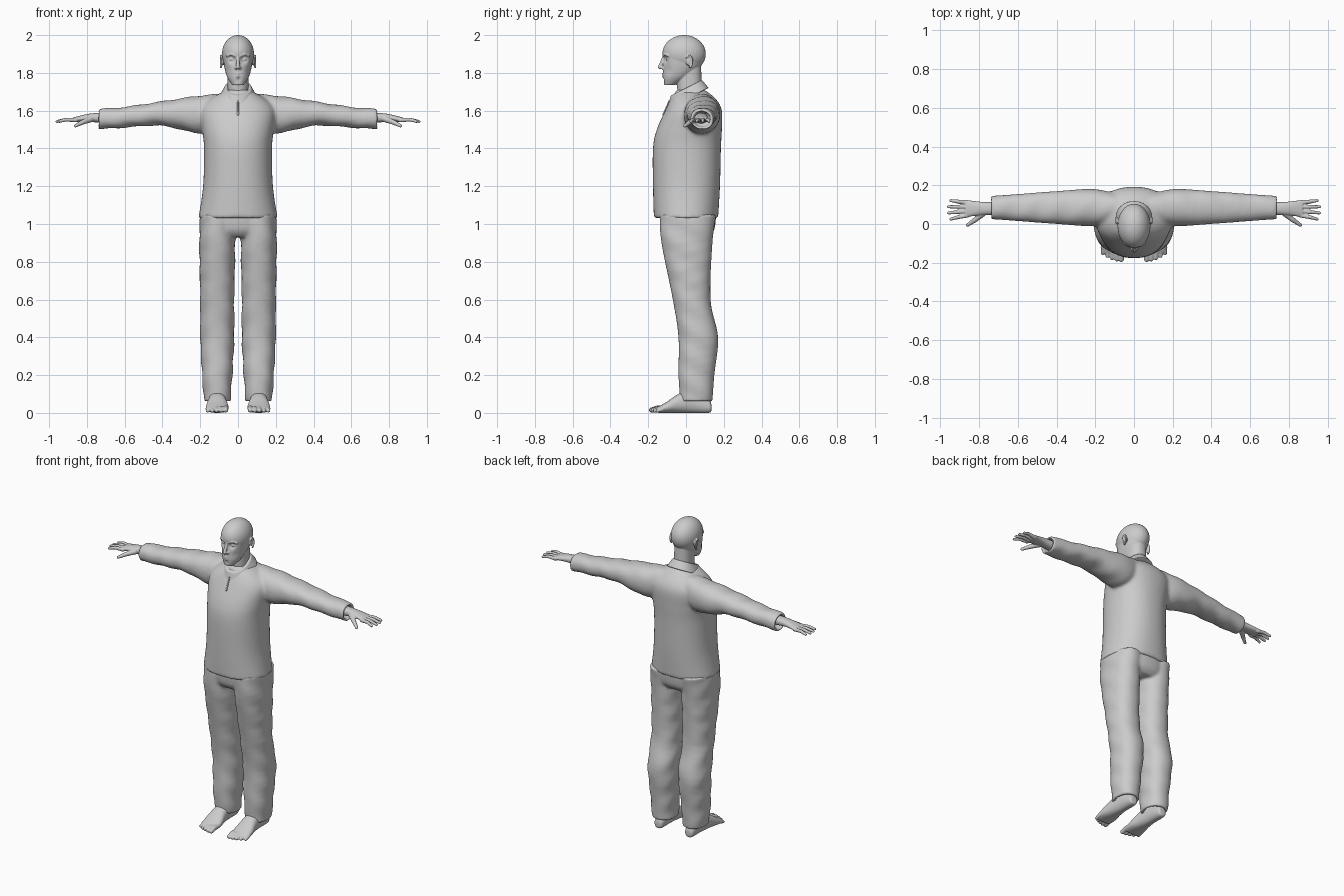
import bpy
import bmesh
import math
from mathutils import Vector

cube = bpy.data.objects.get("Cube")
if cube:
    bpy.data.objects.remove(cube)

shade = (.6, .6, .6, 1)
grey = bpy.data.materials.new("plain_grey")
grey.use_nodes = True
grey.diffuse_color = shade
grey.node_tree.nodes["Principled BSDF"].inputs["Base Color"].default_value = shade


def spline(rows, steps=6):
    """Catmull-Rom interpolation of profile rows."""
    smooth = []
    padded = [rows[0], *rows, rows[-1]]
    for before, start, end, after in zip(padded, padded[1:], padded[2:], padded[3:]):
        for step in range(steps):
            t = step / steps
            row = []
            for a, b, c, d in zip(before, start, end, after):
                curve = 2 * a - 5 * b + 4 * c - d
                cubic = 3 * (b - c) + d - a
                row.append(b + t / 2 * (c - a + t * (curve + t * cubic)))
            smooth.append(row)
    return smooth + [rows[-1]]


def inset(row, shift):
    """Shrunken copy of a profile row, moved along its axis."""
    position, half, low, high = row
    wall = (high - low) / 8
    return [position + shift, half * .75, low + wall, high - wall]


def loft(bm, axis, rows, middle=0, hollow=False, sides=48):
    """Closed tube; a row is position, half width about the middle, low and high."""
    across, other = [i for i in range(3) if i != axis]
    profile = spline(rows)
    if hollow:
        depth = math.copysign(.04, rows[1][0] - rows[0][0])
        profile = [inset(rows[0], depth), inset(rows[0], 0)] + profile
    rings = []
    for position, half, low, high in profile:
        ring = []
        for k in range(sides):
            angle = math.tau * k / sides
            c, s = math.cos(angle), math.sin(angle)
            co = Vector()
            co[axis] = position
            co[across] = middle + half * math.copysign(abs(c) ** .9, c)
            co[other] = (low + high) / 2 + (high - low) / 2 * math.copysign(abs(s) ** .9, s)
            ring.append(bm.verts.new(co))
        rings.append(ring)
    for ring, following in zip(rings, rings[1:]):
        for k in range(sides):
            bm.faces.new((ring[k - 1], ring[k], following[k], following[k - 1]))
    bm.faces.new(rings[0])
    bm.faces.new(rings[-1])
    return [vert for ring in rings for vert in ring]


def ball(bm, centre, size):
    made = bmesh.ops.create_uvsphere(bm, u_segments=32, v_segments=24, radius=1)["verts"]
    for vert in made:
        vert.co = Vector(centre) + Vector([c * scale for c, scale in zip(vert.co, size)])
    return made


def limb(bm, points, thick, thin):
    """Rounded chain through the points, tapering evenly."""
    points = [Vector(point) for point in points]
    last = len(points) - 1
    radii = [thick + (thin - thick) * i / last for i in range(last + 1)]
    for point, radius in zip(points, radii):
        ball(bm, point, [radius] * 3)
    for start, end, wide, narrow in zip(points, points[1:], radii, radii[1:]):
        span = end - start
        made = bmesh.ops.create_cone(bm, cap_ends=True, segments=24, radius1=wide,
                                     radius2=narrow, depth=span.length)["verts"]
        turn = span.to_track_quat("Z", "Y")
        for vert in made:
            vert.co = turn @ vert.co + (start + end) / 2


def dent(verts, centre, radius, depth):
    """Soft hollow pressed into the face on both sides."""
    for vert in verts:
        same_side = Vector((abs(vert.co.x), vert.co.y, vert.co.z))
        vert.co.y += depth * math.exp(-((same_side - Vector(centre)).length / radius) ** 2)


def fold(verts, along, across):
    """Gentle cloth folds."""
    for vert in verts:
        vert.co[across] += .003 * math.sin(45 * vert.co[along] + 25 * vert.co.y)


def mirror(bm):
    made = bmesh.ops.duplicate(bm, geom=bm.verts[:] + bm.edges[:] + bm.faces[:])["geom"]
    for item in made:
        if isinstance(item, bmesh.types.BMVert):
            item.co.x *= -1


def finish(bm, name, voxel, rounds=4):
    """Fuse the pieces into one smooth skin."""
    bmesh.ops.recalc_face_normals(bm, faces=bm.faces)
    mesh = bpy.data.meshes.new(name)
    bm.to_mesh(mesh)
    mesh.materials.append(grey)
    part = bpy.data.objects.new(name, mesh)
    bpy.context.collection.objects.link(part)
    fuse = part.modifiers.new("Fuse", "REMESH")
    fuse.mode = "VOXEL"
    fuse.voxel_size = voxel
    fuse.use_smooth_shade = True
    soften = part.modifiers.new("Soften", "SMOOTH")
    soften.iterations = rounds


def finish_pair(bm, name, voxel):
    finish(bm, "left_" + name, voxel)
    for vert in bm.verts:
        vert.co.x *= -1
    finish(bm, "right_" + name, voxel)


# Sweater with open cuffs and hem
bm = bmesh.new()
sleeve = loft(bm, 0, [(.74, .06, 1.5, 1.61), (.6, .07, 1.51, 1.62), (.4, .085, 1.52, 1.65),
                      (.2, .095, 1.48, 1.68), (.06, .06, 1.53, 1.69)], middle=.085, hollow=True)
fold(sleeve, 0, 2)
mirror(bm)
loft(bm, 2, [(1.03, .21, -.17, .17), (1.2, .185, -.175, .18), (1.4, .18, -.175, .185), (1.5, .19, -.155, .19),
             (1.6, .2, -.11, .19), (1.66, .15, -.08, .16), (1.71, .06, -.05, .1)], hollow=True)
finish(bm, "sweater", .009, 10)

# Collar, rising toward the nape
bm = bmesh.new()
for vert in loft(bm, 2, [(1.72, .07, -.08, .085), (1.66, .1, -.1, .12)], hollow=True):
    vert.co.z += vert.co.y / 2
finish(bm, "collar", .004)

# Zip with a pull tab
bm = bmesh.new()
limb(bm, [(0, -.09, 1.65), (0, -.11, 1.6), (0, -.12, 1.58)], .004, .006)
finish(bm, "zip", .002, 2)

# Trousers: two legs fused with the hips
bm = bmesh.new()
leg = loft(bm, 2, [(.06, .07, -.03, .14), (.2, .08, -.04, .15), (.4, .09, -.04, .17), (.6, .09, -.07, .13),
                   (.9, .095, -.13, .14), (1.05, .09, -.14, .16)], middle=.11, hollow=True)
fold(leg, 2, 0)
mirror(bm)
loft(bm, 2, [(.93, .15, -.1, .12), (.97, .19, -.13, .15), (1.05, .2, -.14, .16)])
finish(bm, "trousers", .008, 8)

# Face details on one side, then mirrored
bm = bmesh.new()
limb(bm, [(0, -.115, 1.89), (0, -.138, 1.83)], .008, .011)
ball(bm, (.011, -.124, 1.826), (.008, .011, .008))
for height in (1.78, 1.793):
    limb(bm, [(0, -.121, height), (.02, -.111, 1.787)], .006, .003)
ball(bm, (.033, -.094, 1.872), (.014, .012, .01))
limb(bm, [(.014, -.117, 1.89), (.036, -.112, 1.9), (.058, -.095, 1.89)], .006, .006)
ball(bm, (.082, .014, 1.865), (.008, .018, .026))
rim = [math.pi * (i / 6 - .4) for i in range(8)]
limb(bm, [(.09, .015 + .018 * math.cos(a), 1.86 + .032 * math.sin(a)) for a in rim], .006, .005)
mirror(bm)

# Skull, jaw and neck
skull = ball(bm, (0, -.01, 1.9), (.085, .115, .1))
skull += loft(bm, 2, [(1.735, .03, -.115, -.06), (1.78, .058, -.122, .02),
                      (1.84, .074, -.12, .08), (1.9, .08, -.12, .09)])
dent(skull, (.033, -.115, 1.872), .018, .02)
dent(skull, (.05, -.09, 1.81), .025, .007)
dent(skull, (0, -.12, 1.762), .012, .006)
loft(bm, 2, [(1.6, .06, -.02, .1), (1.7, .055, -.045, .085), (1.84, .055, -.05, .08)])
finish(bm, "head", .0035)

# Hands: palm, four fingers and a thumb
bm = bmesh.new()
loft(bm, 0, [(.68, .035, 1.53, 1.59), (.78, .034, 1.54, 1.585), (.87, .045, 1.54, 1.565)], middle=.08)
for i in range(4):
    base = .045 + .022 * i
    spread = .005 * (i - 2)
    tip = .96 - .006 * (i - 1.5) ** 2
    limb(bm, [(.86, base, 1.55), (.91, base + spread, 1.553), (tip, base + 2 * spread, 1.543)], .012, .008)
limb(bm, [(.78, .055, 1.555), (.82, .022, 1.54), (.86, -.006, 1.52)], .017, .009)
finish_pair(bm, "hand", .0035)

# Feet: heel, instep and five toes
bm = bmesh.new()
loft(bm, 1, [(.135, .015, .015, .04), (.12, .03, 0, .07), (.03, .04, 0, .12), (-.04, .05, 0, .1),
             (-.1, .06, 0, .06), (-.15, .055, 0, .03)], middle=.11)
for i in range(5):
    side = .065 + .024 * i
    tip = -.183 + .002 * i * i
    size = .015 - .001 * i
    limb(bm, [(side, -.12, .024), (side, tip + .03, size + .01), (side, tip, size)], size, size * .9)
finish_pair(bm, "foot", .004)
